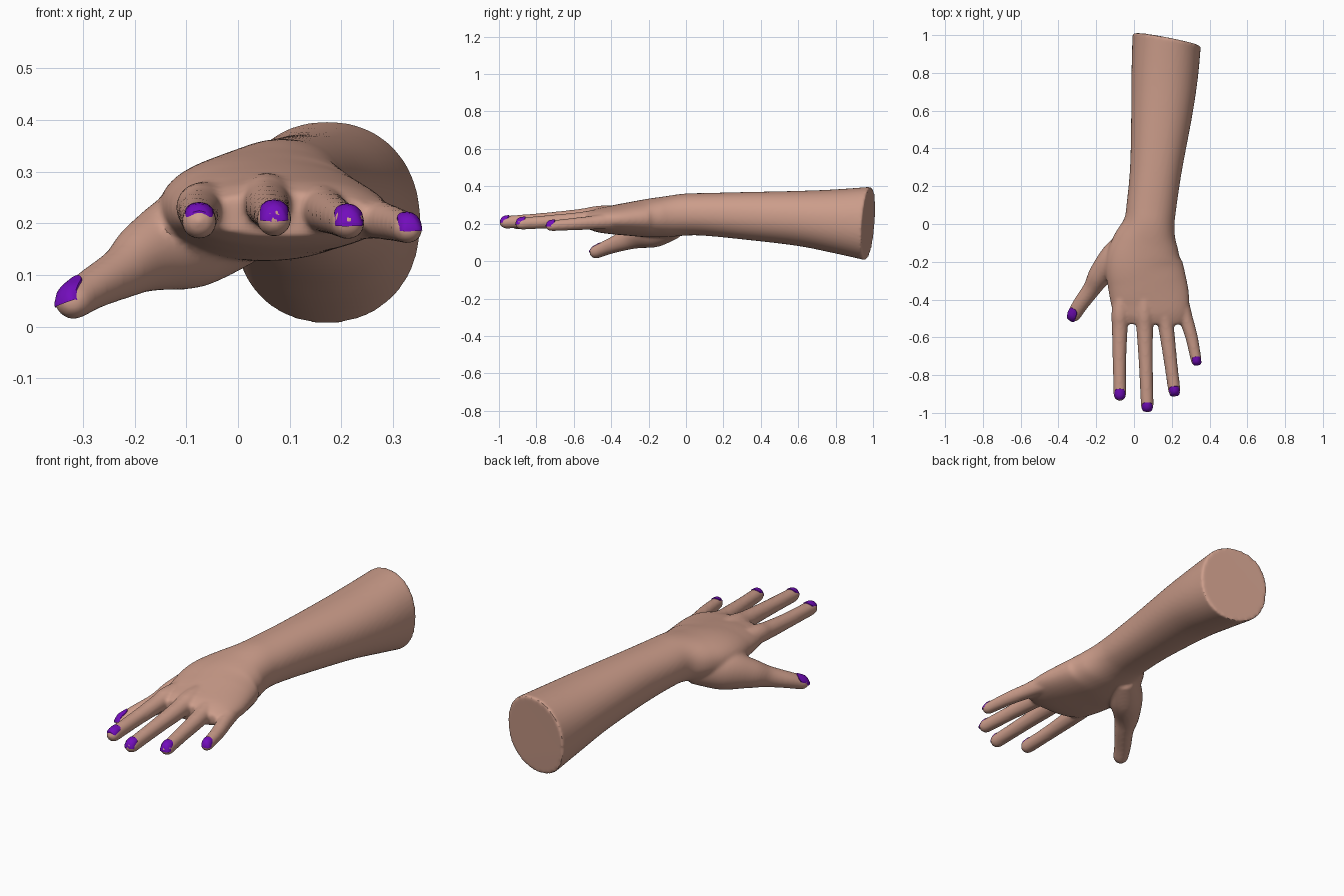
import bpy, bmesh, math
from mathutils import Vector
from mathutils.bvhtree import BVHTree

if "Cube" in bpy.data.objects:
    bpy.data.objects.remove(bpy.data.objects["Cube"])


def material(name, rgb):
    m = bpy.data.materials.new(name)
    m.diffuse_color = (*rgb, 1)
    m.use_nodes = True
    m.node_tree.nodes["Principled BSDF"].inputs["Base Color"].default_value = m.diffuse_color
    return m


skin = material("skin", (0.60, 0.335, 0.255))
polish = material("purple polish", (0.17, 0.004, 0.50))


def spline(rows, steps):
    """Catmull-Rom interpolation through rows of numbers."""
    out = []
    for i in range(len(rows) - 1):
        p = [rows[max(0, min(len(rows) - 1, i + k))] for k in (-1, 0, 1, 2)]
        for s in range(steps):
            t = s / steps
            out.append([0.5 * (2 * b + (c - a) * t + (2 * a - 5 * b + 4 * c - d) * t * t
                               + (3 * b - a - 3 * c + d) * t ** 3) for a, b, c, d in zip(*p)])
    return out + [list(rows[-1])]


def tube(bm, rows, power=2.0, round_end=True, sides=32):
    """Closed loft; each row is x, y, z, half width, half height."""
    rings = spline(rows, 6)
    if round_end:
        end = Vector(rings[-1][:3])
        d = (end - Vector(rings[-2][:3])).normalized()
        w, h = rings[-1][3:]
        for k in range(1, 7):
            a = math.radians(14 * k)
            c = end + d * w * 1.1 * math.sin(a)
            rings.append([*c, w * math.cos(a), h * math.cos(a)])
    loops = []
    for i, (x, y, z, w, h) in enumerate(rings):
        a, b = rings[max(0, i - 1)], rings[min(len(rings) - 1, i + 1)]
        d = (Vector(b[:3]) - Vector(a[:3])).normalized()
        side = d.cross(Vector((0, 0, 1))).normalized()
        up = side.cross(d)
        loop = []
        for k in range(sides):
            t = 2 * math.pi * k / sides
            c, s = math.cos(t), math.sin(t)
            u = math.copysign(abs(c) ** (2 / power), c) * w
            v = math.copysign(abs(s) ** (2 / power), s) * h
            loop.append(bm.verts.new(Vector((x, y, z)) + side * u + up * v))
        loops.append(loop)
    for p, q in zip(loops, loops[1:]):
        for k in range(sides):
            bm.faces.new((p[k], p[k - 1], q[k - 1], q[k]))
    caps = [bm.faces.new(loops[0]), bm.faces.new(loops[-1][::-1])]
    return loops, caps


bm = bmesh.new()

# forearm, wrist and palm in one loft, with a slanted, slightly dished end
arm = [(0.173, 0.975, 0.201, 0.181, 0.197), (0.163, 0.80, 0.214, 0.176, 0.171),
       (0.148, 0.60, 0.229, 0.163, 0.147), (0.117, 0.30, 0.243, 0.138, 0.126),
       (0.093, 0.10, 0.250, 0.132, 0.114), (0.080, 0.00, 0.249, 0.136, 0.112),
       (0.060, -0.10, 0.238, 0.174, 0.109), (0.050, -0.20, 0.230, 0.202, 0.103),
       (0.067, -0.30, 0.225, 0.208, 0.090), (0.085, -0.40, 0.220, 0.208, 0.076),
       (0.090, -0.48, 0.218, 0.195, 0.062), (0.090, -0.53, 0.217, 0.165, 0.042)]
loops, caps = tube(bm, arm, power=2.15, round_end=False, sides=48)
bmesh.ops.inset_region(bm, faces=[caps[0]], thickness=0.035, depth=-0.012)
for v in bm.verts:
    if v.co.y > 0.6:
        v.co.y -= (v.co.y - 0.6) / 0.375 * (v.co.x - 0.173) * 0.135

# four fingers, each running back into the palm as a knuckle ridge
fingers = [
    [(-0.03, -0.22, 0.235, 0.045), (-0.070, -0.45, 0.233, 0.047), (-0.075, -0.55, 0.223, 0.042),
     (-0.077, -0.72, 0.212, 0.036), (-0.075, -0.90, 0.203, 0.034)],
    [(0.05, -0.22, 0.252, 0.045), (0.055, -0.45, 0.247, 0.050), (0.057, -0.56, 0.236, 0.044),
     (0.063, -0.75, 0.222, 0.037), (0.070, -0.96, 0.208, 0.034)],
    [(0.125, -0.22, 0.238, 0.045), (0.155, -0.45, 0.232, 0.046), (0.172, -0.56, 0.222, 0.041),
     (0.195, -0.74, 0.210, 0.035), (0.213, -0.877, 0.201, 0.033)],
    [(0.19, -0.22, 0.218, 0.045), (0.250, -0.42, 0.212, 0.042), (0.275, -0.50, 0.206, 0.037),
     (0.305, -0.60, 0.198, 0.033), (0.329, -0.72, 0.189, 0.029)]]
for f in fingers:
    tube(bm, [(x, y, z, r, r) for x, y, z, r in f])

# thumb with its fleshy base
tube(bm, [(0.01, -0.06, 0.200, 0.065, 0.08), (-0.09, -0.17, 0.172, 0.083, 0.098),
          (-0.175, -0.265, 0.138, 0.064, 0.072), (-0.222, -0.34, 0.106, 0.048, 0.052),
          (-0.280, -0.42, 0.074, 0.042, 0.040), (-0.316, -0.477, 0.050, 0.038, 0.035)])

bmesh.ops.recalc_face_normals(bm, faces=bm.faces)
me = bpy.data.meshes.new("hand_and_forearm")
bm.to_mesh(me)
bm.free()
hand = bpy.data.objects.new("hand_and_forearm", me)
bpy.context.collection.objects.link(hand)

# fuse the parts into one skin and soften the joints
fuse = hand.modifiers.new("fuse", 'REMESH')
fuse.mode = 'VOXEL'
fuse.voxel_size = 0.008
soften = hand.modifiers.new("soften", 'SMOOTH')
soften.factor = 0.5
soften.iterations = 8
dg = bpy.context.evaluated_depsgraph_get()
fused = bpy.data.meshes.new_from_object(hand.evaluated_get(dg))
hand.modifiers.clear()
hand.data = fused
fused.materials.clear()
fused.materials.append(skin)
fused.polygons.foreach_set("material_index", [0] * len(fused.polygons))
surface = BVHTree.FromPolygons([v.co for v in fused.vertices],
                               [p.vertices for p in fused.polygons])


def nail(name, centre, direction, normal, half_w, half_l):
    """Thin rounded plate laid on the skin."""
    d = Vector(direction).normalized()
    n = Vector(normal).normalized()
    d = (d - n * d.dot(n)).normalized()
    s = d.cross(n)
    c = Vector(centre)

    def place(u, v, lift):
        start = c + s * u + d * v + n * 0.12
        hit = surface.ray_cast(start, -n)[0]
        return (hit if hit else c + s * u + d * v) + n * lift

    b = bmesh.new()
    mid = b.verts.new(place(0, 0, 0.004))
    prev = None
    for scale, lift in ((0.35, 0.004), (0.7, 0.004), (1.0, 0.004), (1.03, -0.003)):
        ring = []
        for k in range(28):
            t = 2 * math.pi * k / 28
            cu, sv = math.cos(t), math.sin(t)
            u = math.copysign(abs(cu) ** 0.6, cu) * half_w * scale
            v = math.copysign(abs(sv) ** 0.6, sv) * half_l * scale
            ring.append(b.verts.new(place(u, v, lift)))
        for k in range(28):
            if prev:
                b.faces.new((prev[k - 1], ring[k - 1], ring[k], prev[k]))
            else:
                b.faces.new((mid, ring[k - 1], ring[k]))
        prev = ring
    b.normal_update()
    if sum(f.normal.dot(n) for f in b.faces) < 0:
        bmesh.ops.reverse_faces(b, faces=b.faces)
    m = bpy.data.meshes.new(name)
    b.to_mesh(m)
    b.free()
    m.materials.append(polish)
    o = bpy.data.objects.new(name, m)
    bpy.context.collection.objects.link(o)
    return o


# painted nails
parts = [hand,
         nail("index_nail", (-0.075, -0.898, 0.20), (0, -1, 0), (0, -0.1, 1), 0.027, 0.029),
         nail("middle_nail", (0.070, -0.968, 0.21), (0, -1, 0), (0, -0.1, 1), 0.027, 0.026),
         nail("ring_nail", (0.214, -0.884, 0.20), (0.1, -1, 0), (0, -0.1, 1), 0.027, 0.028),
         nail("little_nail", (0.332, -0.724, 0.19), (0.15, -1, 0), (0, -0.1, 1), 0.023, 0.025),
         nail("thumb_nail", (-0.323, -0.482, 0.05), (-0.5, -0.85, 0), (-0.3, 0.08, 0.9),
              0.027, 0.034)]

for o in parts:
    bpy.ops.object.select_all(action='DESELECT')
    o.select_set(True)
    bpy.context.view_layer.objects.active = o
    bpy.ops.object.shade_smooth_by_angle(angle=math.radians(40))
